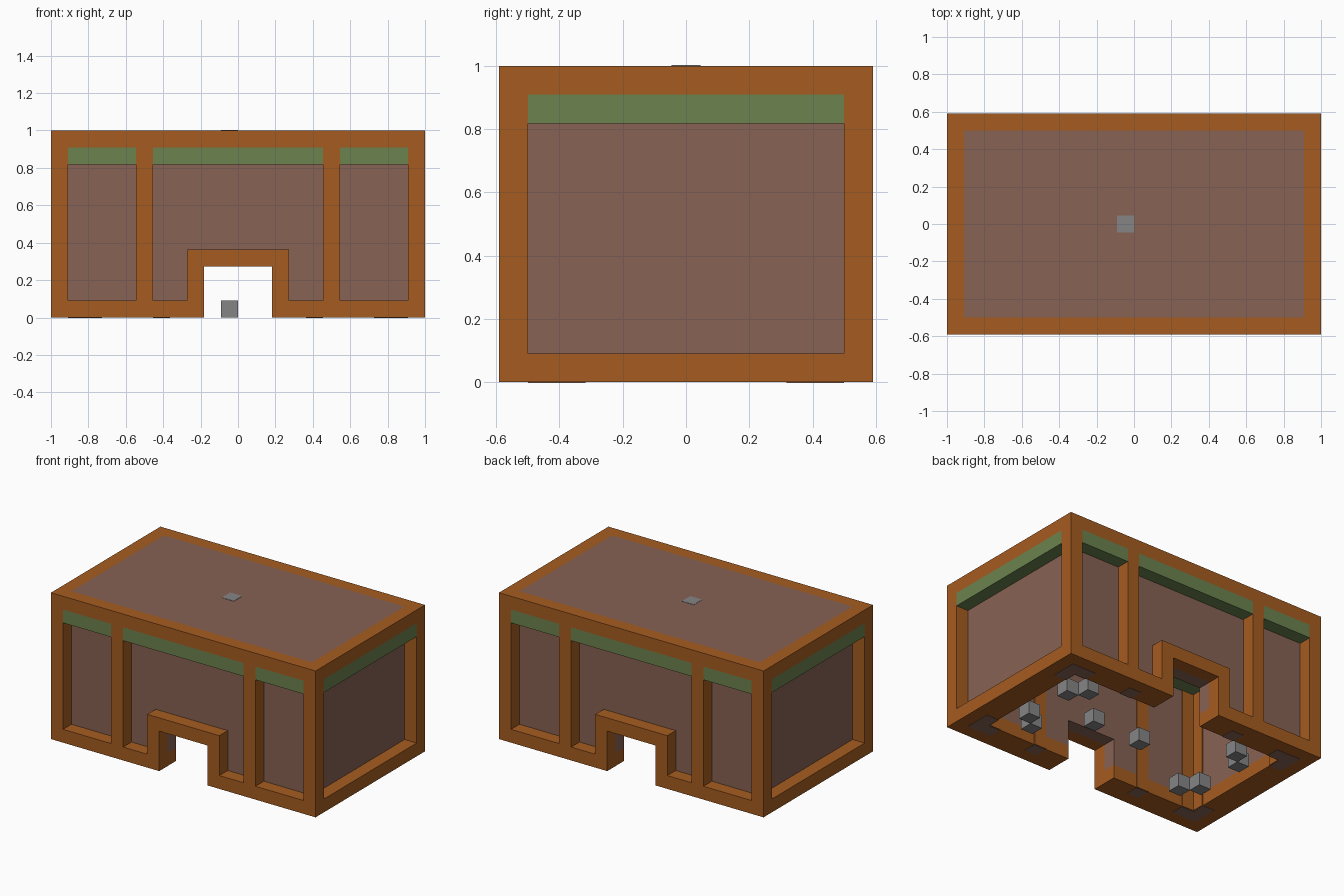
import bpy

U = 1 / 11  # one building block

cube = bpy.data.objects.get("Cube")
if cube:
    bpy.data.objects.remove(cube)


def material(name, r, g, b):
    m = bpy.data.materials.new(name)
    m.use_nodes = True
    m.diffuse_color = (r, g, b, 1)
    m.node_tree.nodes["Principled BSDF"].inputs["Base Color"].default_value = (r, g, b, 1)
    return m


wood = material("orange wood", .38, .107, .015)
plaster = material("brown plaster", .242, .122, .087)
green = material("moss green", .15, .223, .076)
grey = material("stone grey", .235, .235, .235)


def boxes(name, mat, spans):
    """One object from boxes given as (x0, x1, y0, y1, z0, z1) in blocks."""
    verts, faces = [], []
    for x0, x1, y0, y1, z0, z1 in spans:
        n = len(verts)
        x0, x1 = sorted((x0, x1))
        y0, y1 = sorted((y0, y1))
        verts += [(x * U, y * U, z * U) for z in (z0, z1)
                  for x, y in ((x0, y0), (x1, y0), (x1, y1), (x0, y1))]
        faces += [(n + 3, n + 2, n + 1, n), (n + 4, n + 5, n + 6, n + 7)]
        for i in range(4):
            j = (i + 1) % 4
            faces.append((n + i, n + j, n + 4 + j, n + 4 + i))
    mesh = bpy.data.meshes.new(name)
    mesh.from_pydata(verts, [], faces)
    mesh.materials.append(mat)
    ob = bpy.data.objects.new(name, mesh)
    bpy.context.collection.objects.link(ob)
    return ob


X, Y, H = 11, 6.5, 11  # half width, half depth, height
SIDES = (-1, 1)

# Corner posts and the roof rim
boxes("corner_posts", wood,
      [(a * (X - 1), a * X, b * (Y - 1), b * Y, 0, H - 1) for a in SIDES for b in SIDES])
boxes("roof_rim", wood,
      [(-X, X, b * (Y - 1), b * Y, H - 1, H) for b in SIDES]
      + [(a * (X - 1), a * X, 1 - Y, Y - 1, H - 1, H) for a in SIDES])

# Front and back: sills, middle posts and door frames
for b, side in zip(SIDES, ("front", "back")):
    out, mid, inn = b * Y, b * (Y - 1), b * (Y - 2)
    boxes(side + "_sill", wood,
          [(a * 3, a * (X - 1), mid, out, 0, 1) for a in SIDES]
          + [(a * 2, a * (X - 2), inn, mid, 0, 1) for a in SIDES])
    boxes(side + "_middle_posts", wood,
          [(a * 5, a * 6, mid, out, 1, H - 1) for a in SIDES])
    boxes(side + "_door_frame", wood,
          [(a * 2, a * 3, mid, out, 0, 4) for a in SIDES] + [(-2, 2, mid, out, 3, 4)])
    boxes(side + "_wall", plaster,
          [(a * 2, a * (X - 1), inn, mid, 1, H - 1) for a in SIDES]
          + [(-2, 2, inn, mid, 3, H - 1)])
    boxes(side + "_green_band", green,
          [(-5, 5, mid, out, 9, 10)]
          + [(a * 6, a * (X - 1), mid, out, 9, 10) for a in SIDES])
    # Flush inner posts and the plaster showing at the wall foot
    boxes(side + "_inner_posts", wood,
          [(a * x, a * (x + 1), inn, inn - b * .06, 0, 9) for a in SIDES for x in (4, 8)])
    boxes(side + "_wall_foot", plaster,
          [(a * x, a * (x + 1), inn, mid, -.02, .02) for a in SIDES for x in (4, 8)])

# Short ends
for a, side in zip(SIDES, ("right", "left")):
    out, mid, inn = a * X, a * (X - 1), a * (X - 2)
    boxes(side + "_sill", wood, [(mid, out, 1 - Y, Y - 1, 0, 1), (inn, mid, 1 - Y, Y - 1, 0, 1)])
    boxes(side + "_wall", plaster, [(inn, mid, 2 - Y, Y - 2, 1, H - 1)])
    boxes(side + "_green_band", green, [(mid, out, 1 - Y, Y - 1, 9, 10)])
    boxes(side + "_inner_posts", wood,
          [(inn, inn - a * .06, b * (Y - 3), b * (Y - 2), 0, 9) for b in SIDES])
    boxes(side + "_wall_foot", plaster,
          [(inn, mid, b * (Y - 3), b * (Y - 1), -.02, .02) for b in SIDES])

# Roof and ceiling
boxes("roof", plaster, [(1 - X, X - 1, 1 - Y, Y - 1, H - 1, H)])
boxes("ceiling", green, [(2 - X, X - 2, 2 - Y, Y - 2, 9, H - 1)])
boxes("roof_stone", grey, [(-1, 0, -.5, .5, H - .1, H + .02)])

# Loose stones on the floor
boxes("floor_stones", grey,
      [(x, x + 1, -.5, .5, 0, 1) for x in (-1, 3)]
      + [(a * x, a * (x + 1), b * y, b * (y + 1), 0, 1)
         for a in SIDES for b in SIDES for x, y in ((6, 2.5), (7, 1.5))])
